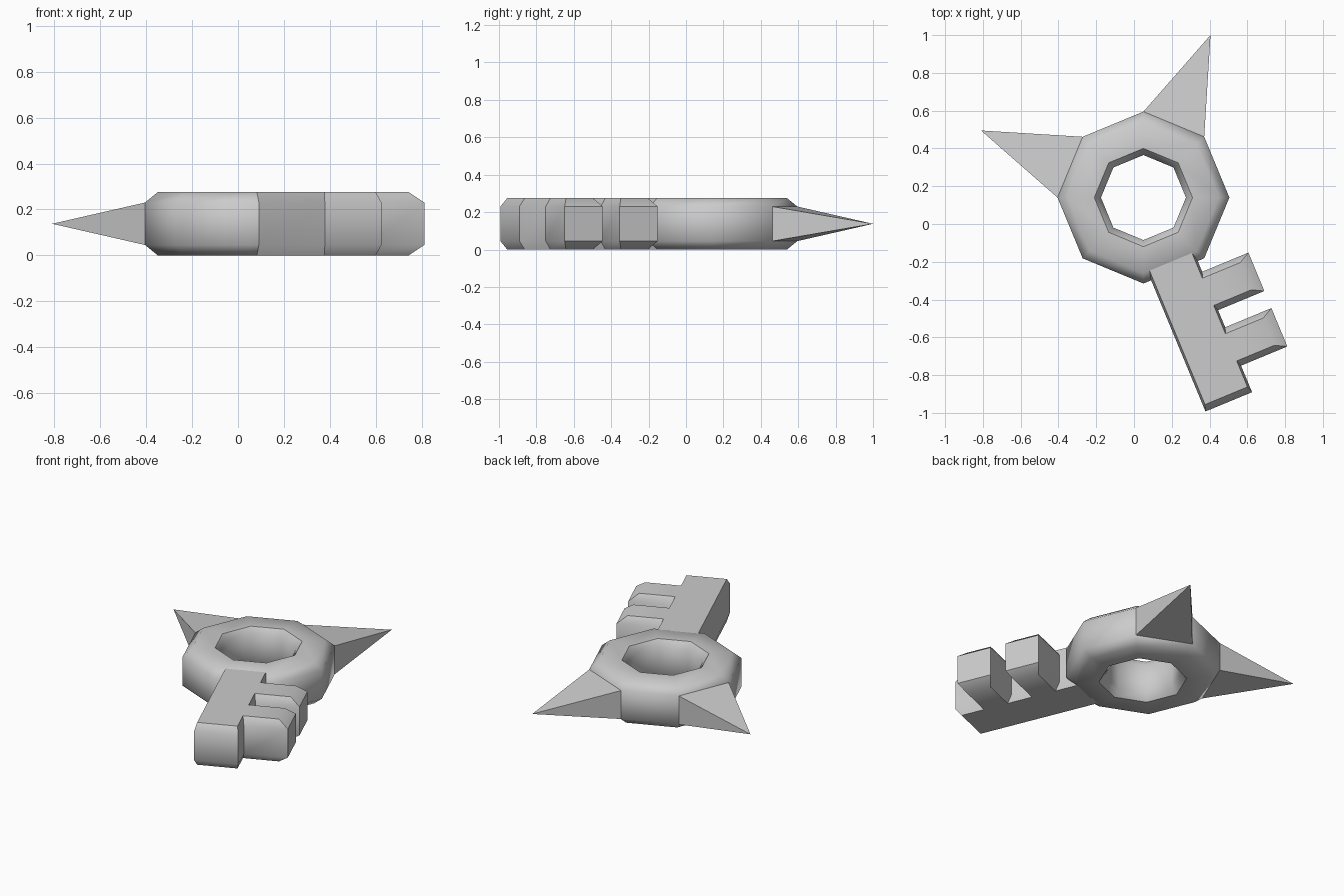
import bpy, bmesh
from math import radians, cos, sin
from mathutils import Vector

if "Cube" in bpy.data.objects:
    bpy.data.objects.remove(bpy.data.objects["Cube"])

CX, CY = 0.05, 0.14            # ring centre
ZS = (0.0, 0.045, 0.23, 0.275)  # bottom, waist low, waist high, top
SHAFT = radians(-67.5)


def finish(name, bm, angle):
    bmesh.ops.recalc_face_normals(bm, faces=bm.faces)
    me = bpy.data.meshes.new(name)
    bm.to_mesh(me)
    bm.free()
    ob = bpy.data.objects.new(name, me)
    bpy.context.collection.objects.link(ob)
    bpy.ops.object.select_all(action='DESELECT')
    ob.select_set(True)
    bpy.context.view_layer.objects.active = ob
    if angle:
        bpy.ops.object.shade_smooth_by_angle(angle=radians(angle))
    return ob


def bridge(bm, a, b):
    n = len(a)
    for i in range(n):
        bm.faces.new((a[i], a[(i + 1) % n], b[(i + 1) % n], b[i]))


# Octagonal ring: chamfered cross-section swept around eight sides
bm = bmesh.new()
section = [(0.40, ZS[0]), (0.455, ZS[1]), (0.455, ZS[2]), (0.40, ZS[3]),
           (0.26, ZS[3]), (0.225, ZS[2]), (0.225, ZS[1]), (0.26, ZS[0])]
rings = [[bm.verts.new((CX + r * cos(radians(45 * i)), CY + r * sin(radians(45 * i)), z))
          for i in range(8)] for r, z in section]
for k in range(len(rings)):
    bridge(bm, rings[k], rings[(k + 1) % len(rings)])
finish("ring", bm, 50)


# Toothed shaft: comb outline, drawn in at the top and bottom
def outline(side, tooth, end, tip):
    l, r, o = -0.13 + side, 0.137 - side, 0.402 - tip
    pts = [(l, 0.36), (l, 1.172 - end), (r, 1.172 - end)]
    for s0, s1 in ((0.80, 1.02), (0.482, 0.702)):
        s0, s1 = s0 + tooth, s1 - tooth
        pts += [(r, s1), (o, s1), (o, s0), (r, s0)]
    return pts + [(r, 0.36)]


def place(u, s, z):
    return (CX + s * cos(SHAFT) - u * sin(SHAFT), CY + s * sin(SHAFT) + u * cos(SHAFT), z)


bm = bmesh.new()
inner = outline(0.012, 0.032, 0.035, 0.06)
waist = outline(0, 0, 0, 0)
layers = [[bm.verts.new(place(u, s, z)) for u, s in pts]
          for pts, z in zip((inner, waist, waist, inner), ZS)]
for a, b in zip(layers, layers[1:]):
    bridge(bm, a, b)
# caps: shaft strip plus one quad per tooth
for layer in (layers[0], layers[3]):
    bm.faces.new([layer[i] for i in (0, 1, 2, 3, 6, 7, 10, 11)])
    bm.faces.new(layer[3:7])
    bm.faces.new(layer[7:11])
finish("toothed_shaft", bm, 42)


# Spikes: four-sided pyramids on two faces of the ring
def spike(name, start, tip):
    bm = bmesh.new()
    p = [Vector((CX + 0.455 * cos(radians(a)), CY + 0.455 * sin(radians(a)), 0))
         for a in (start, start + 45)]
    base = [bm.verts.new((p[i].x, p[i].y, z))
            for i, z in ((0, ZS[1]), (1, ZS[1]), (1, ZS[2]), (0, ZS[2]))]
    apex = bm.verts.new((*tip, 0.1375))
    for i in range(4):
        bm.faces.new((base[i], base[(i + 1) % 4], apex))
    bm.faces.new(base)
    finish(name, bm, 0)


spike("back_spike", 45, (0.405, 1.0))
spike("left_spike", 135, (-0.81, 0.495))
